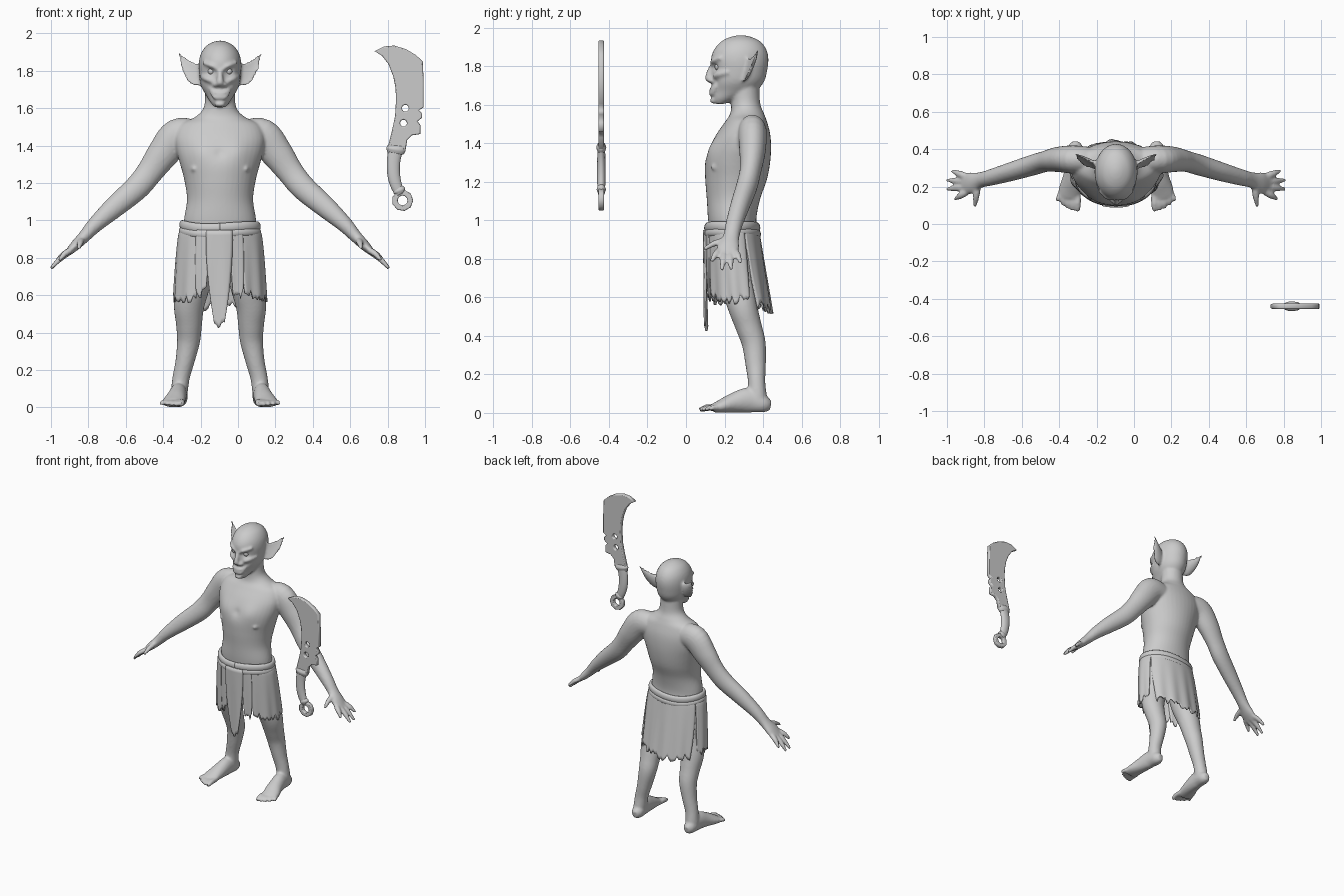
import bpy, bmesh, math, random
from mathutils import Vector
random.seed(4)
CX = -0.096          # body centre line
X, Y, Z = Vector((1, 0, 0)), Vector((0, 1, 0)), Vector((0, 0, 1))


def catmull(pts, steps):
    out = []
    P = [Vector(p) for p in pts]
    for i in range(len(P) - 1):
        a, b, c, d = P[max(i - 1, 0)], P[i], P[i + 1], P[min(i + 2, len(P) - 1)]
        for k in range(steps):
            t = k / steps
            out.append(0.5 * (2 * b + (c - a) * t + (2 * a - 5 * b + 4 * c - d) * t * t
                              + (3 * b - a - 3 * c + d) * t ** 3))
    return out + [P[-1]]


def tube(bm, pts, ref=Y, axis=None, s=1, cx=CX, n=24, steps=5, dent=1):
    """Loft ellipses along points (x, y, z, radius_a, radius_b)."""
    path = catmull([(cx + s * p[0],) + tuple(p[1:]) for p in pts], steps)
    C = [Vector(p[:3]) for p in path]
    rings = []
    for i, p in enumerate(path):
        t = axis or (C[min(i + 1, len(C) - 1)] - C[max(i - 1, 0)]).normalized()
        side = t.cross(ref).normalized()
        up = side.cross(t)
        ring = []
        for k in range(n):
            a = math.tau * k / n
            v = math.sin(a)
            ring.append(bm.verts.new(C[i] + side * (max(p[3], .002) * math.cos(a))
                                     + up * (max(p[4], .002) * v * (dent if v < 0 else 1))))
        rings.append(ring)
    faces = [bm.faces.new(rings[0]), bm.faces.new(rings[-1][::-1])]
    for r, q in zip(rings, rings[1:]):
        for k in range(n):
            faces.append(bm.faces.new((r[k], q[k], q[(k + 1) % n], r[(k + 1) % n])))
    bmesh.ops.recalc_face_normals(bm, faces=faces)


def stack(bm, rings):
    """Loft level ellipses given as (z, front_y, back_y, half_width)."""
    tube(bm, [(0, (f + b) / 2, z, w, (b - f) / 2) for z, f, b, w in rings], axis=Z, n=40)


def finish(name, bm):
    me = bpy.data.meshes.new(name)
    bm.to_mesh(me)
    bm.free()
    ob = bpy.data.objects.new(name, me)
    bpy.context.collection.objects.link(ob)
    for f in me.polygons:
        f.use_smooth = True
    return ob


body = bmesh.new()
# torso, neck and head
stack(body, [(.82, .16, .37, .17), (.90, .13, .375, .19), (1.0, .115, .365, .193), (1.11, .108, .385, .177),
             (1.21, .10, .42, .19), (1.3, .10, .437, .213), (1.38, .125, .442, .235), (1.45, .16, .437, .24),
             (1.515, .205, .42, .21), (1.555, .23, .405, .13), (1.61, .235, .385, .085), (1.72, .23, .38, .08)])
stack(body, [(1.605, .15, .20, .028), (1.63, .135, .27, .05), (1.67, .137, .36, .075), (1.72, .134, .405, .102),
             (1.78, .135, .422, .112), (1.84, .13, .428, .114), (1.89, .148, .416, .103),
             (1.93, .185, .385, .077), (1.952, .23, .34, .042), (1.961, .27, .30, .012)])
# nose, lips
tube(body, [(0, .145, 1.82, .012, .012), (0, .128, 1.78, .014, .018), (0, .117, 1.74, .02, .018),
            (0, .122, 1.722, .02, .014), (0, .14, 1.712, .01, .01)], axis=Z)
for dz, r in ((0, .009), (-.023, .011)):
    tube(body, [(-.054, .155, 1.70 + dz * .3, .005, .004), (-.03, .138, 1.684 + dz, r, r), (0, .13, 1.68 + dz, r, r),
                (.03, .138, 1.684 + dz, r, r), (.054, .155, 1.70 + dz * .3, .005, .004)], ref=Z)
tube(body, [(-.025, .145, 1.622, .015, .012), (0, .142, 1.622, .017, .016), (.025, .145, 1.622, .015, .012)], ref=Z)

for s in (1, -1):
    # brow, nostril, cheekbone
    tube(body, [(.01, .134, 1.806, .008, .008), (.045, .139, 1.826, .012, .011), (.09, .18, 1.845, .01, .008)], ref=Z, s=s)
    tube(body, [(.022, .118, 1.725, .006, .006), (.026, .132, 1.726, .013, .013), (.026, .15, 1.728, .01, .01)], ref=Z, s=s)
    tube(body, [(.04, .145, 1.745, .01, .01), (.07, .168, 1.757, .016, .016), (.10, .22, 1.77, .01, .012)], ref=Z, s=s)
    # pointed cupped ear
    tube(body, [(.09, .285, 1.765, .05, .03), (.125, .30, 1.78, .06, .036), (.165, .325, 1.815, .045, .032),
                (.198, .352, 1.857, .022, .02), (.222, .374, 1.895, .004, .006)], s=s, dent=-.35)
    # arm and palm
    tube(body, [(.13, .34, 1.455, .08, .07), (.225, .345, 1.45, .095, .075), (.305, .345, 1.357, .085, .068),
                (.375, .335, 1.26, .071, .056), (.445, .315, 1.175, .067, .055), (.56, .28, 1.075, .058, .05),
                (.665, .25, .98, .043, .044), (.725, .235, .915, .033, .042), (.775, .22, .865, .027, .057),
                (.812, .213, .828, .018, .056)], s=s)
    # thumb and fingers: base, tip
    for b, e in (((.74, .205, .895), (.755, .093, .85)), ((.80, .17, .84), (.862, .133, .785)),
                 ((.805, .197, .832), (.905, .187, .742)), ((.805, .226, .832), (.905, .235, .742)),
                 ((.80, .254, .84), (.878, .284, .778))):
        m = [(p + q) / 2 for p, q in zip(b, e)]
        tube(body, [b + (.019, .018), (*m[:2], m[2] + .008, .018, .016), e + (.009, .009)],
             ref=Z, s=s, n=12)
    # leg
    tube(body, [(.10, .26, .93, .085, .10), (.125, .26, .8, .098, .105), (.14, .27, .67, .09, .092),
                (.165, .295, .55, .082, .077), (.166, .325, .45, .07, .068), (.168, .352, .36, .062, .062),
                (.187, .362, .25, .051, .053), (.208, .367, .16, .046, .045), (.218, .37, .08, .045, .05),
                (.22, .372, .03, .04, .045)], s=s)
    # foot and toes
    tube(body, [(.215, .44, .04, .02, .025), (.217, .405, .046, .042, .045), (.222, .33, .066, .046, .065),
                (.232, .25, .053, .052, .052), (.247, .18, .034, .06, .034), (.252, .14, .024, .058, .023)], ref=Z, s=s)
    for i in range(5):
        x, r, tip = .205 + i * .024, (.018, .015, .014, .013, .013)[i], .07 + .004 * i * i / 1.2
        tube(body, [(x, .16, .028, r, r), (x + .002 * i, (tip + .15) / 2, .027, r, r),
                    (x + .003 * i, tip, .015, r * .7, r * .7)], ref=Z, s=s, n=12)

# fuse into one skin
ob = finish("body", body)
bpy.context.view_layer.objects.active = ob
ob.select_set(True)
rm = ob.modifiers.new("fuse", 'REMESH')
rm.mode, rm.voxel_size, rm.use_smooth_shade = 'VOXEL', .0085, True
sm = ob.modifiers.new("soften", 'SMOOTH')
sm.factor, sm.iterations = .5, 3
for m in ("fuse", "soften"):
    bpy.ops.object.modifier_apply(modifier=m)
# sculpted dents and swellings on the front: dx, z, radius, push
bumps = [(.047, 1.797, .02, .014), (.10, 1.37, .06, -.012), (.143, 1.275, .013, -.012),
         (0, 1.36, .025, .006), (.055, 1.72, .012, .005)]
for v in ob.data.vertices:
    if v.co.y < .24 and abs(v.co.x - CX) < .24:
        for dx, z, r, push in bumps:
            d = (abs(v.co.x - CX) - dx) ** 2 + (v.co.z - z) ** 2
            v.co.y += push * math.exp(-d / (r * r))

# eyes
for s, side in ((1, "left"), (-1, "right")):
    bm = bmesh.new()
    bmesh.ops.create_uvsphere(bm, u_segments=20, v_segments=12, radius=.019)
    finish(side + "_eye", bm).location = (CX + s * .047, .168, 1.797)

# rolled cloth belt
bm = bmesh.new()
for z0, ra, rb, grow in ((.972, .014, .026, .0), (.94, .012, .02, .005)):
    ring = []
    for i in range(17):
        a = math.tau * i / 16
        ring.append(((.203 + grow) * math.sin(a), .24 - (.132 + grow) * math.cos(a),
                     z0 - .012 * math.cos(a) ** 2 + .004 * math.sin(3 * a), ra, rb))
    tube(bm, ring, ref=Z, n=14)
finish("belt", bm)


def panel(name, a0, a1, zb, taper, jag, lift=0):
    """Hanging ragged cloth strip between two angles around the hips (0 = front)."""
    bm = bmesh.new()
    nu, nv = max(8, int((a1 - a0) / 4)), 18
    mid, half = math.radians((a0 + a1) / 2), math.radians((a1 - a0) / 2)
    rag = [random.uniform(0, jag) for _ in range(nu + 1)]
    grid = []
    for j in range(nv + 1):
        v = j / nv
        row = []
        for i in range(nu + 1):
            u = 2 * i / nu - 1
            a = mid + half * u * (1 - taper * v ** 1.6)
            z = .95 + (zb + rag[i] + .03 * abs(u) - .95) * v
            d = (.95 - z) / .5
            w = lift + .006 * math.sin(a * 14) * d
            rx, ry = .208 + .042 * math.sqrt(max(d, 0)) + w, .135 + .035 * d + w
            row.append(bm.verts.new((CX + rx * math.sin(a), .24 + .045 * d - ry * math.cos(a), z)))
        grid.append(row)
    for r, q in zip(grid, grid[1:]):
        for k in range(nu):
            bm.faces.new((r[k], r[k + 1], q[k + 1], q[k]))
    p = finish(name, bm)
    so = p.modifiers.new("thickness", 'SOLIDIFY')
    so.thickness, so.offset = .011, 0


# loincloth
panel("front_tongue", -19, 17, .42, .65, .02, .012)
panel("front_strip_right", -35, -14, .575, .3, .05, .004)
panel("front_strip_left", 13, 33, .56, .35, .05, .004)
panel("side_cloth_right", -116, -27, .535, .12, .06)
panel("side_cloth_left", 27, 116, .55, .12, .06)
panel("back_cloth", 117, 243, .505, .15, .05)


def plate(name, outlines, half, bevel):
    """Flat extruded outline in the xz plane; later outlines are holes."""
    cu = bpy.data.curves.new(name, 'CURVE')
    cu.dimensions, cu.fill_mode = '2D', 'BOTH'
    cu.extrude, cu.bevel_depth, cu.offset, cu.bevel_resolution = half - bevel, bevel, -bevel, 1
    for pts in outlines:
        sp = cu.splines.new('POLY')
        sp.points.add(len(pts) - 1)
        for p, (x, z) in zip(sp.points, pts):
            p.co = (x, z, 0, 1)
        sp.use_cyclic_u = True
    o = bpy.data.objects.new(name, cu)
    bpy.context.collection.objects.link(o)
    o.rotation_euler.x = math.pi / 2
    o.location.y = -.44


def circle(x, z, r, n=16):
    return [(x + r * math.cos(math.tau * k / n), z + r * math.sin(math.tau * k / n)) for k in range(n)]


# notched cleaver blade with two holes
blade = [(.73, 1.905), (.78, 1.93), (.835, 1.935), (.90, 1.915), (.95, 1.885), (.988, 1.85), (.993, 1.73),
         (.993, 1.605), (.968, 1.59), (.985, 1.57), (.985, 1.55), (.96, 1.53), (.975, 1.51), (.975, 1.462),
         (.93, 1.455), (.905, 1.43), (.895, 1.37), (.80, 1.36), (.803, 1.40), (.825, 1.487), (.84, 1.56),
         (.845, 1.647), (.842, 1.71), (.83, 1.77), (.805, 1.835), (.77, 1.88)]
plate("blade", [blade, circle(.895, 1.6, .018), circle(.885, 1.52, .018)], .014, .006)
# ring pommel
plate("pommel_ring", [circle(.88, 1.107, .057, 9), circle(.88, 1.107, .026)], .014, .005)
# grip with collars
bm = bmesh.new()
tube(bm, [(.845, -.44, 1.39, .04, .02), (.832, -.44, 1.32, .036, .021), (.832, -.44, 1.25, .034, .022),
          (.845, -.44, 1.19, .031, .021), (.868, -.44, 1.14, .026, .018)], cx=0)
tube(bm, [(.846, -.44, 1.40, .045, .018), (.844, -.44, 1.38, .052, .026), (.84, -.44, 1.36, .043, .02)], cx=0)
tube(bm, [(.855, -.44, 1.175, .026, .018), (.862, -.44, 1.16, .034, .024), (.868, -.44, 1.145, .026, .018)], cx=0)
finish("grip", bm)
